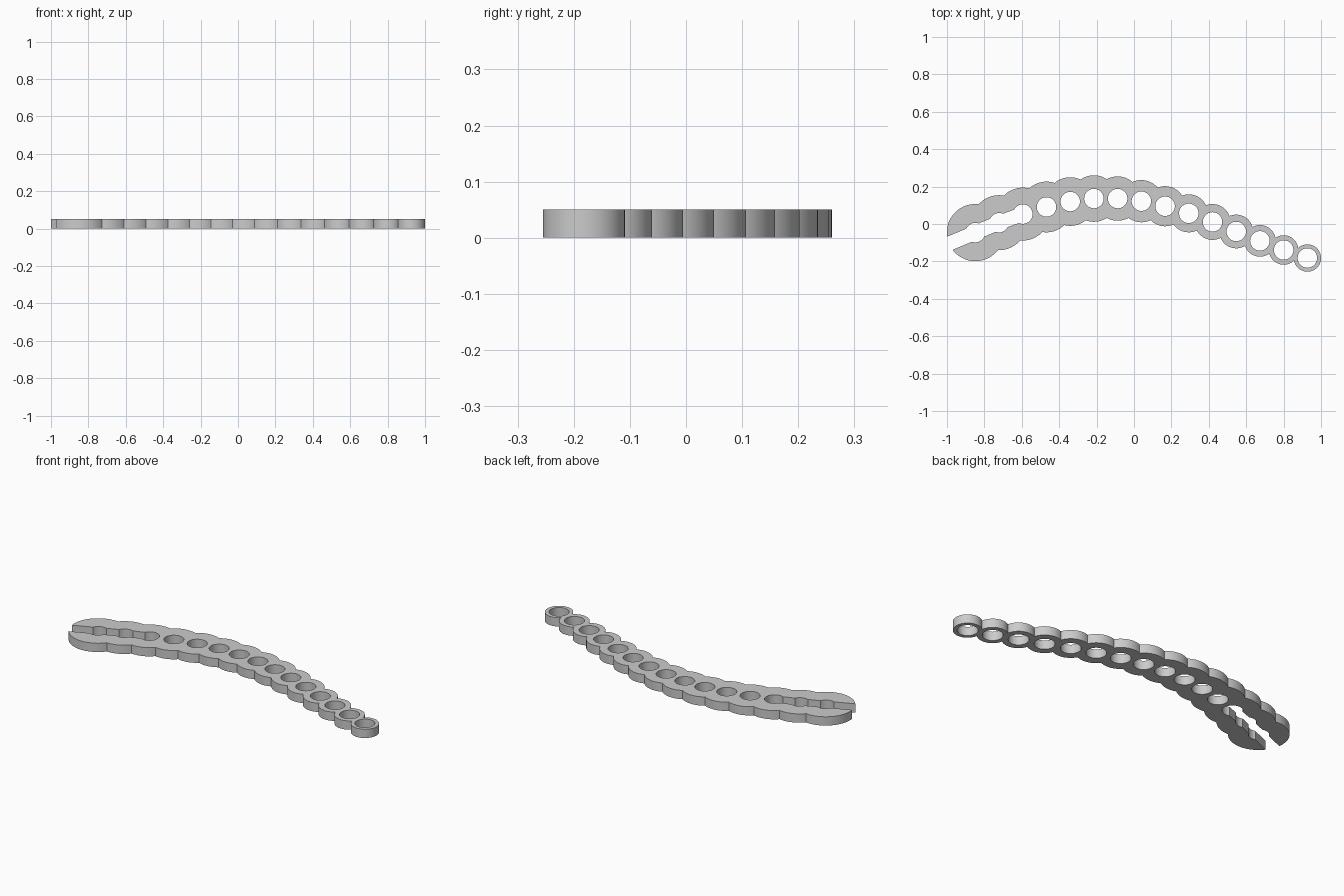
import bpy, bmesh
from math import asin, atan2, ceil, cos, pi, sin
from mathutils import Vector

cube = bpy.data.objects.get("Cube")
if cube:
    bpy.data.objects.remove(cube)

HEIGHT = 0.05
HOLE = 0.052      # hole radius
SLOT = 0.038      # half width of the open slot
STEP = 0.1268     # spacing of the links along x

# Link centres, from the small end to the large slotted end
ys = [-0.182, -0.139, -0.09, -0.04, 0.011, 0.057, 0.095, 0.122,
      0.136, 0.136, 0.12, 0.091, 0.053, 0.007, -0.046]
links = [Vector((0.927 - STEP * i, y)) for i, y in enumerate(ys)]
radii = [0.073 + 0.0057 * i for i in range(len(links))]
last = len(links) - 1


def arc(centre, radius, start, end, ccw=True):
    """Points on a circle from one angle to another."""
    sweep = (end - start) % (2 * pi) if ccw else -((start - end) % (2 * pi))
    n = max(2, ceil(abs(sweep) / (pi / 32)))
    return [centre + radius * Vector((cos(start + sweep * k / n),
                                      sin(start + sweep * k / n)))
            for k in range(n + 1)]


def heading(a, b):
    return atan2(b.y - a.y, b.x - a.x)


def cusp(i, side):
    """Where link i meets link i + 1: side 1 is the back, -1 the front."""
    a, b = links[i], links[i + 1]
    d = (b - a).length
    along = (d * d + radii[i] ** 2 - radii[i + 1] ** 2) / (2 * d)
    across = (radii[i] ** 2 - along ** 2) ** 0.5
    u = (b - a) / d
    return a + u * along + Vector((u.y, -u.x)) * across * side


# Scalloped outer edge, counter-clockwise from the front slot tip
out = heading(links[-2], links[-1])
tip = asin(SLOT / radii[-1])
outline = []
for i in range(last, 0, -1):
    start = out + tip if i == last else heading(links[i], cusp(i, -1))
    outline += arc(links[i], radii[i], start, heading(links[i], cusp(i - 1, -1)))
outline += arc(links[0], radii[0], heading(links[0], cusp(0, -1)),
               heading(links[0], cusp(0, 1)))
for i in range(1, last + 1):
    end = out - tip if i == last else heading(links[i], cusp(i, 1))
    outline += arc(links[i], radii[i], heading(links[i], cusp(i - 1, 1)), end)

# Slot edge: in along the back side, round the inner hole, out along the front
mouth = asin(SLOT / HOLE)
inner = last - 2


def outward(i):
    return out if i == last else heading(links[i], links[i + 1])


def inward(i):
    return heading(links[i], links[i - 1])


for i in (last, last - 1):
    outline += arc(links[i], HOLE, outward(i) - mouth, inward(i) + mouth, False)
outline += arc(links[inner], HOLE, outward(inner) - mouth,
               outward(inner) + mouth, False)
for i in (last - 1, last):
    outline += arc(links[i], HOLE, inward(i) - mouth, outward(i) + mouth, False)

# Drop repeated points at the cusps
clean = [p for k, p in enumerate(outline) if (p - outline[k - 1]).length > 1e-5]

# Filled, extruded profile with round holes
curve = bpy.data.curves.new("link_plate", "CURVE")
curve.dimensions = "2D"
curve.fill_mode = "BOTH"
curve.extrude = HEIGHT / 2
holes = [arc(c, HOLE, 0, 2 * pi - pi / 32) for c in links[:inner]]
for points in [clean] + holes:
    spline = curve.splines.new("POLY")
    spline.points.add(len(points) - 1)
    for target, p in zip(spline.points, points):
        target.co = (p.x, p.y, 0, 1)
    spline.use_cyclic_u = True

plate = bpy.data.objects.new("link_plate", curve)
bpy.context.collection.objects.link(plate)
for ob in bpy.context.selected_objects:
    ob.select_set(False)
plate.select_set(True)
bpy.context.view_layer.objects.active = plate
bpy.ops.object.convert(target="MESH")
plate = bpy.context.object

# Weld the caps to the walls and stand the plate on the floor
bm = bmesh.new()
bm.from_mesh(plate.data)
bmesh.ops.remove_doubles(bm, verts=bm.verts, dist=1e-5)
bmesh.ops.translate(bm, verts=bm.verts, vec=(0, 0, HEIGHT / 2))
bmesh.ops.recalc_face_normals(bm, faces=bm.faces)
bm.to_mesh(plate.data)
bm.free()
bpy.ops.object.shade_smooth_by_angle(angle=pi / 7)

# Plain grey
grey = bpy.data.materials.new("light_grey")
grey.use_nodes = True
colour = (0.6, 0.6, 0.6, 1)
grey.diffuse_color = colour
grey.node_tree.nodes["Principled BSDF"].inputs["Base Color"].default_value = colour
plate.data.materials.clear()
plate.data.materials.append(grey)
